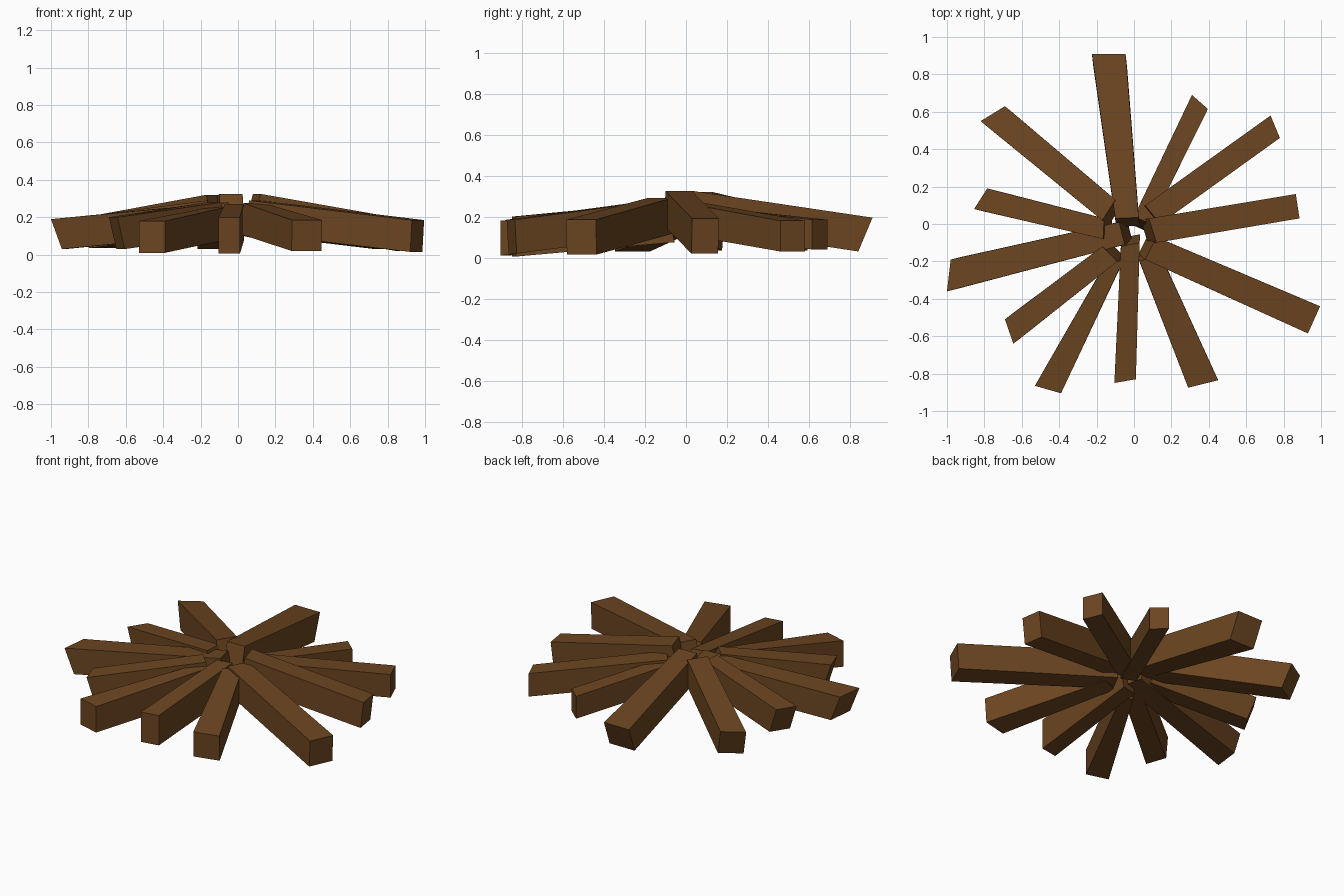
import bpy, bmesh
from mathutils import Vector

wood = bpy.data.materials.new("dark_wood")
wood.diffuse_color = (0.15, 0.06, 0.015, 1)

# Each log: outer left, outer right, inner right, inner left (top corners, xy),
# outer top z, inner top z, height, inward lean of the outer end
logs = [
    ((-.225, .91), (-.045, .91), (.025, .035), (-.10, .03), .195, .325, .165, .07),
    ((.31, .69), (.395, .615), (.09, .0), (.0, .04), .185, .255, .145, .0),
    ((.73, .58), (.78, .46), (.14, .0), (.06, .10), .18, .265, .15, .0),
    ((.865, .16), (.885, .03), (.12, -.10), (.08, .03), .19, .325, .17, .02),
    ((.995, -.44), (.93, -.585), (.06, -.19), (.12, -.07), .185, .29, .17, .01),
    ((.45, -.835), (.29, -.875), (.03, -.20), (.14, -.16), .185, .275, .165, .01),
    ((.01, -.83), (-.105, -.85), (-.07, -.12), (.03, -.10), .20, .27, .195, .0),
    ((-.39, -.905), (-.53, -.865), (-.14, -.19), (-.06, -.20), .18, .255, .17, .0),
    ((-.645, -.64), (-.69, -.51), (-.17, -.12), (-.09, -.20), .20, .28, .17, .05),
    ((-1.0, -.36), (-.98, -.19), (-.08, .01), (-.05, -.11), .19, .28, .16, .06),
    ((-.855, .08), (-.785, .19), (-.16, .03), (-.165, -.08), .20, .29, .165, .06),
    ((-.82, .55), (-.69, .63), (-.10, .13), (-.17, .02), .20, .32, .165, .06),
]


def make_log(name, ol, orr, ir, il, z_out, z_in, height, lean):
    top = [Vector((*ol, z_out)), Vector((*orr, z_out)),
           Vector((*ir, z_in)), Vector((*il, z_in))]
    axis = (top[0] + top[1] - top[2] - top[3])
    axis.z = 0
    axis.normalize()
    # End cuts lean toward the middle of the pile
    shifts = (lean, lean, .045, .045)
    bottom = [p - axis * s - Vector((0, 0, height)) for p, s in zip(top, shifts)]
    bm = bmesh.new()
    t = [bm.verts.new(p) for p in top]
    b = [bm.verts.new(p) for p in bottom]
    bm.faces.new(t)
    bm.faces.new(b[::-1])
    for i in range(4):
        j = (i + 1) % 4
        bm.faces.new((t[j], t[i], b[i], b[j]))
    bmesh.ops.recalc_face_normals(bm, faces=bm.faces)
    mesh = bpy.data.meshes.new(name)
    bm.to_mesh(mesh)
    bm.free()
    mesh.materials.append(wood)
    obj = bpy.data.objects.new(name, mesh)
    bpy.context.collection.objects.link(obj)


# Ring of firewood logs leaning on each other at the centre
for n, data in enumerate(logs, 1):
    make_log(f"log_{n:02d}", *data)
